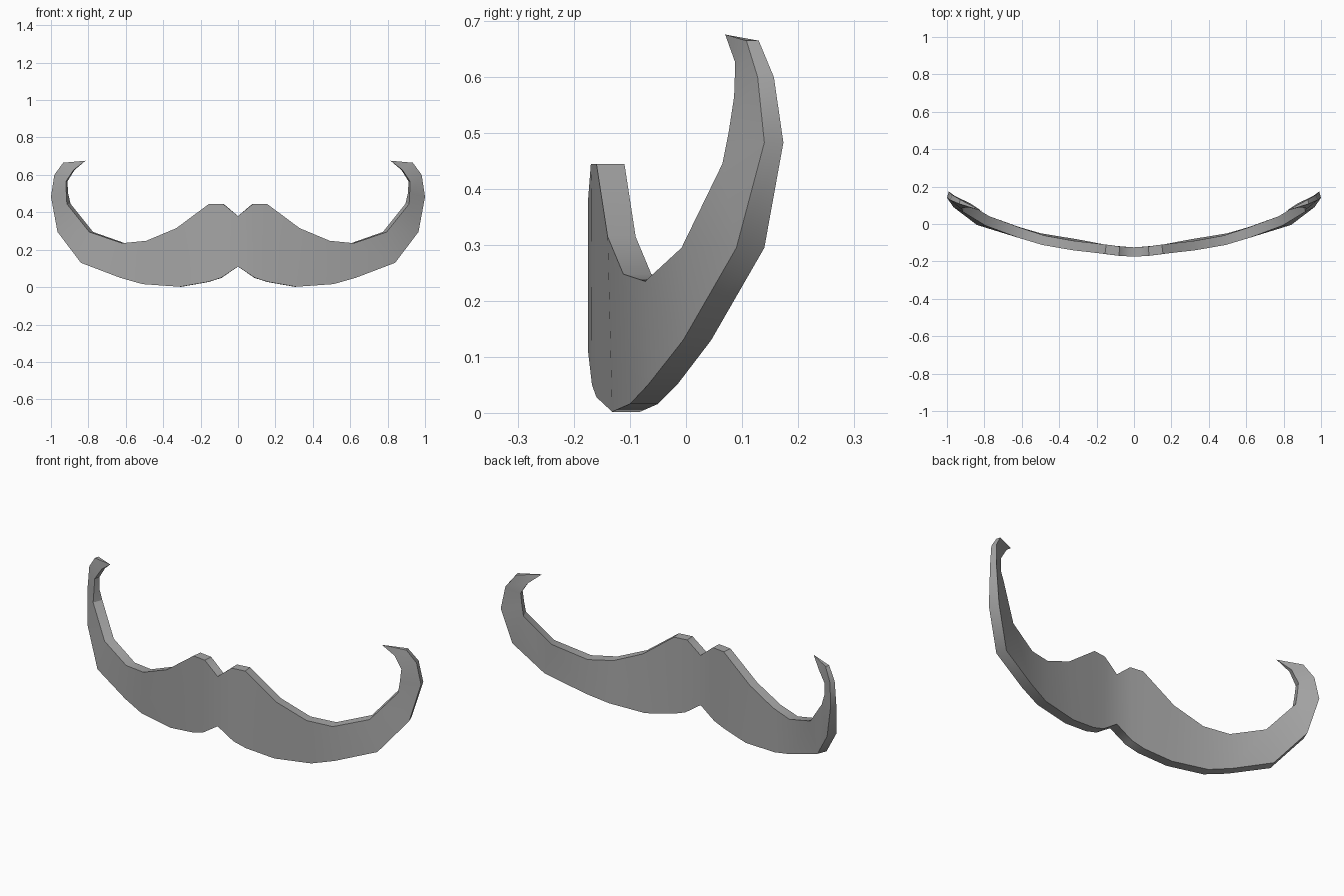
import bpy, bmesh, math

cube = bpy.data.objects.get("Cube")
if cube:
    bpy.data.objects.remove(cube, do_unlink=True)

# Single grey material
grey = bpy.data.materials.new("hair grey")
grey.use_nodes = True
colour = (0.38, 0.38, 0.38, 1)
grey.diffuse_color = colour
grey.node_tree.nodes["Principled BSDF"].inputs["Base Color"].default_value = colour

# Cross-sections from the middle to the curl:
# front upper (x, y, z), front lower (x, y, z), offset to the back (dx, dy)
sections = [
    ((0.00, -0.175, 0.38), (0.00, -0.175, 0.11), (0, 0.05)),
    ((0.08, -0.17, 0.445), (0.09, -0.168, 0.05), (-0.003, 0.05)),
    ((0.155, -0.16, 0.445), (0.16, -0.16, 0.028), (-0.006, 0.05)),
    ((0.33, -0.14, 0.315), (0.31, -0.132, 0.002), (-0.008, 0.05)),
    ((0.49, -0.112, 0.248), (0.51, -0.10, 0.016), (-0.012, 0.05)),
    ((0.62, -0.073, 0.235), (0.63, -0.068, 0.05), (-0.015, 0.052)),
    ((0.795, -0.008, 0.295), (0.84, -0.005, 0.13), (-0.02, 0.05)),
    ((0.915, 0.065, 0.445), (0.965, 0.09, 0.295), (-0.02, 0.05)),
    ((0.918, 0.076, 0.50), (1.0, 0.14, 0.483), (-0.01, 0.034)),
    ((0.92, 0.086, 0.565), (0.982, 0.128, 0.60), (-0.008, 0.029)),
    ((0.88, 0.088, 0.626), (0.935, 0.108, 0.665), (-0.006, 0.022)),
]
tip = (0.815, 0.07, 0.676)

# Left half, skinned section to section and closed to a point
bm = bmesh.new()
rings = []
for up, low, (dx, dy) in sections:
    back = [(x + dx, y + dy, z) for x, y, z in (low, up)]
    rings.append([bm.verts.new(p) for p in (up, low, *back)])
for a, b in zip(rings, rings[1:]):
    for i in range(4):
        j = (i + 1) % 4
        bm.faces.new((a[i], a[j], b[j], b[i]))
end = bm.verts.new(tip)
for i in range(4):
    bm.faces.new((rings[-1][i], rings[-1][(i + 1) % 4], end))
bmesh.ops.recalc_face_normals(bm, faces=bm.faces)
# The open middle can mislead the recalculation, so check the front face
bm.faces.ensure_lookup_table()
if bm.faces[0].normal.y > 0:
    bmesh.ops.reverse_faces(bm, faces=bm.faces)

mesh = bpy.data.meshes.new("moustache")
bm.to_mesh(mesh)
bm.free()
mesh.materials.append(grey)
moustache = bpy.data.objects.new("moustache", mesh)
bpy.context.collection.objects.link(moustache)

# Smooth bands with crisp rims
bpy.ops.object.select_all(action='DESELECT')
moustache.select_set(True)
bpy.context.view_layer.objects.active = moustache
bpy.ops.object.shade_smooth_by_angle(angle=math.radians(30))

# Mirrored right half
mirror = moustache.modifiers.new("mirror", 'MIRROR')
mirror.use_axis[0] = True
mirror.use_mirror_merge = True
mirror.merge_threshold = 0.001
